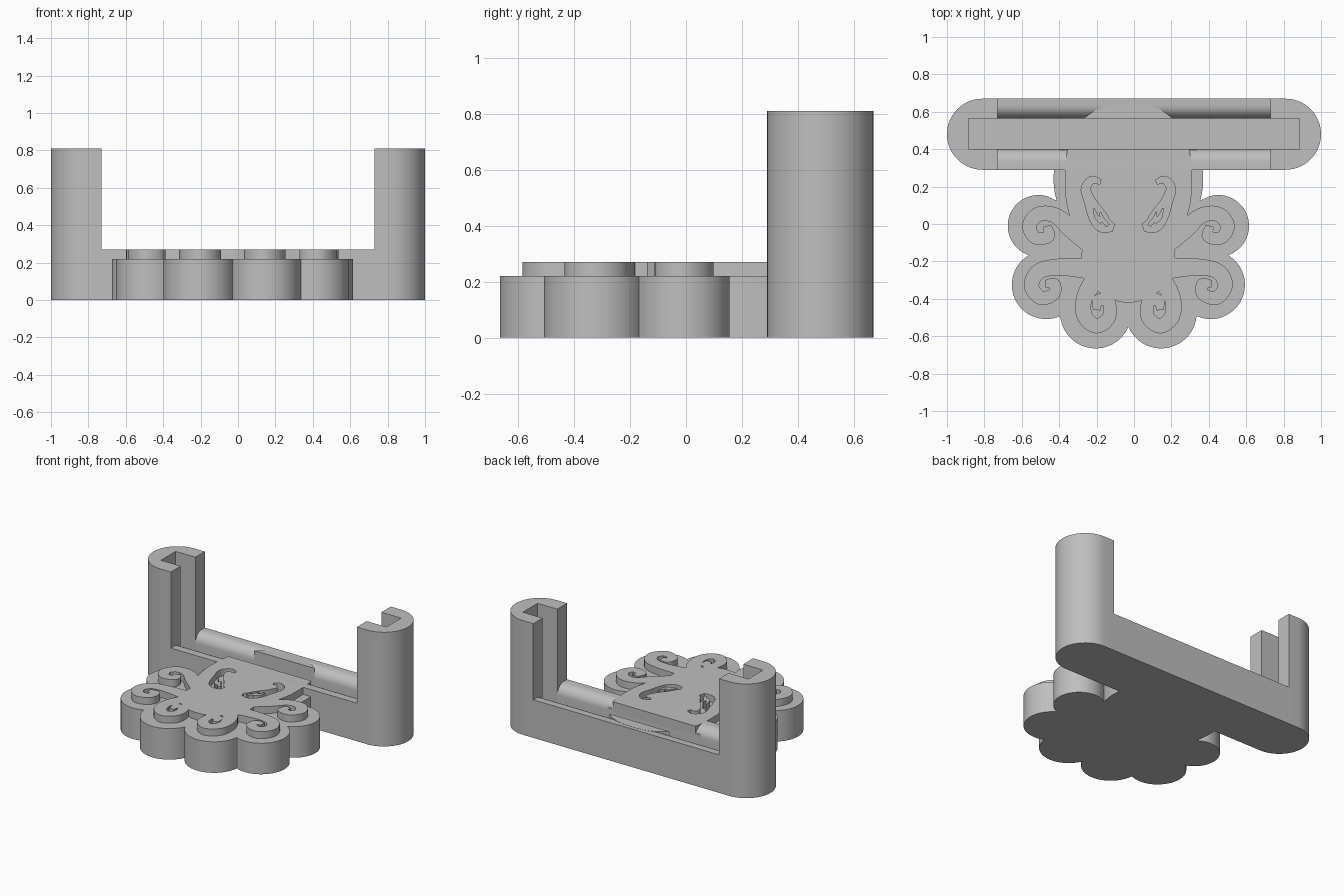
import bpy, bmesh, math
from mathutils import Vector

cube = bpy.data.objects.get("Cube")
if cube:
    bpy.data.objects.remove(cube, do_unlink=True)

grey = bpy.data.materials.new("plain grey")
grey.use_nodes = True
grey.diffuse_color = (0.52, 0.52, 0.52, 1)
grey.node_tree.nodes["Principled BSDF"].inputs["Base Color"].default_value = (0.52, 0.52, 0.52, 1)

MID = -0.03                      # symmetry line of the creature
SLOT_F, SLOT_B, FLOOR = 0.40, 0.565, 0.10
LOW, TOP = 0.22, 0.27            # base plate and raised relief heights


def solid(name, verts, faces, offset):
    """Extrude a sheet of faces by an offset into a closed solid."""
    bm = bmesh.new()
    vs = [bm.verts.new(v) for v in verts]
    sheet = [bm.faces.new([vs[i] for i in f]) for f in faces]
    ext = bmesh.ops.extrude_face_region(bm, geom=sheet, use_keep_orig=True)["geom"]
    bmesh.ops.translate(bm, vec=offset, verts=[g for g in ext if isinstance(g, bmesh.types.BMVert)])
    bmesh.ops.recalc_face_normals(bm, faces=bm.faces)
    mesh = bpy.data.meshes.new(name)
    bm.to_mesh(mesh)
    bm.free()
    mesh.materials.append(grey)
    ob = bpy.data.objects.new(name, mesh)
    bpy.context.collection.objects.link(ob)
    return ob


def prism(name, outline, z0, z1):
    return solid(name, [(x, y, z0) for x, y in outline], [range(len(outline))], (0, 0, z1 - z0))


def arc(cx, cy, r, a0, a1, n=16):
    angles = [math.radians(a0 + (a1 - a0) * i / n) for i in range(n + 1)]
    return [(cx + r * math.cos(a), cy + r * math.sin(a)) for a in angles]


def smooth_path(pts, steps=7):
    """Catmull-Rom through points holding x, y and half width."""
    p = [Vector(q) for q in pts]
    p = [2 * p[0] - p[1]] + p + [2 * p[-1] - p[-2]]
    out = []
    for a, b, c, d in zip(p, p[1:], p[2:], p[3:]):
        for i in range(steps):
            t = i / steps
            out.append(0.5 * (2 * b + (c - a) * t + (2 * a - 5 * b + 4 * c - d) * t * t
                              + (3 * b - a - 3 * c + d) * t ** 3))
    return out + [p[-2]]


def ribbon(name, pts, side, z0, z1):
    """Flat band of varying width; side -1 mirrors it about the middle."""
    path = smooth_path(pts)
    verts = []
    for i, q in enumerate(path):
        d = path[min(i + 1, len(path) - 1)] - path[max(i - 1, 0)]
        n = Vector((-d.y, d.x)).normalized() * max(q.z, 0.004)
        for s in (1, -1):
            x = q.x + s * n.x
            verts.append((x if side > 0 else 2 * MID - x, q.y + s * n.y, z0))
    faces = [(2 * i, 2 * i + 1, 2 * i + 3, 2 * i + 2) for i in range(len(path) - 1)]
    return solid(name, verts, faces, (0, 0, z1 - z0))


# Holder: slotted bottom rail with rounded inner lips
r = 0.07
rail = [(0.29, 0), (0.67, 0), (0.67, TOP)]
rail += arc(SLOT_B + r, TOP - r, r, 90, 180, 8) + [(SLOT_B, FLOOR), (SLOT_F, FLOOR)]
rail += arc(SLOT_F - r, TOP - r, r, 0, 90, 8) + [(0.29, TOP)]
solid("bottom_rail", [(-0.73, y, z) for y, z in rail], [range(len(rail))], (1.46, 0, 0))

# Holder: C-shaped end posts with the slot floor inside
for side, label in ((1, "left"), (-1, "right")):
    post = arc(0.81, 0.48, 0.19, -90, 90, 28)
    post += [(0.73, 0.67), (0.73, SLOT_B), (0.885, SLOT_B), (0.885, SLOT_F), (0.73, SLOT_F), (0.73, 0.29)]
    prism(label + "_post", [(side * x, y) for x, y in post], 0, 0.81)
    floor = [(0.73, SLOT_F), (0.89, SLOT_F), (0.89, SLOT_B), (0.73, SLOT_B)]
    prism(label + "_slot_floor", [(side * x, y) for x, y in floor], 0, FLOOR)

# Scalloped base plate: outer envelope of overlapping circles
circles = [(-0.51, -0.01, 0.165), (-0.47, -0.325, 0.183), (-0.205, -0.475, 0.19)]
circles += [(2 * MID - x, y, rad) for x, y, rad in circles]
circles += [(MID, 0.24, 0.40), (MID, -0.15, 0.40)]
hub = Vector((MID, -0.12))
base = []
for i in range(420):
    a = 2 * math.pi * i / 420
    u = Vector((math.cos(a), math.sin(a)))
    reach = 0
    for cx, cy, rad in circles:
        c = Vector((cx, cy)) - hub
        along = c.dot(u)
        disc = rad * rad - c.length_squared + along * along
        if disc > 0:
            reach = max(reach, along + math.sqrt(disc))
    p = hub + u * reach
    if p.y > SLOT_F:
        p = hub + u * reach * (SLOT_F - hub.y) / (p.y - hub.y)
    base.append(p)
prism("scalloped_base", base, 0, LOW)

# Raised head, interrupted by the slot
head = []
for i in range(160):
    a = 2 * math.pi * i / 160
    c, s = math.cos(a), math.sin(a)
    head.append((MID + 0.34 * math.copysign(abs(c) ** 0.83, c),
                 0.24 + 0.405 * math.copysign(abs(s) ** 0.83, s)))


def cut_at(outline, y, keep):
    """Keep the part of an outline on one side of a line of constant y."""
    out = []
    for (x0, y0), (x1, y1) in zip(outline, outline[1:] + outline[:1]):
        if (y0 - y) * keep > 0:
            out.append((x0, y0))
        if (y0 - y) * (y1 - y) < 0:
            out.append((x0 + (x1 - x0) * (y - y0) / (y1 - y0), y))
    return out


front_head = prism("raised_head", cut_at(head, SLOT_F, -1), 0.2, TOP)
prism("head_top_behind_slot", cut_at(head, SLOT_B, 1), 0.12, TOP + 0.001)
body = prism("raised_body", [(x, y) for x, y in arc(MID, -0.17, 0.25, 0, 357, 119)], 0.2, TOP)

# Curled tentacles, three on each side: x, y, half width
tentacles = {
    "upper": [(-0.18, -0.14, 0.06), (-0.33, -0.03, 0.05), (-0.42, 0.045, 0.042), (-0.51, 0.052, 0.04),
              (-0.56, -0.01, 0.038), (-0.525, -0.075, 0.034), (-0.455, -0.065, 0.032), (-0.465, -0.01, 0.022)],
    "middle": [(-0.2, -0.24, 0.06), (-0.4, -0.23, 0.045), (-0.51, -0.255, 0.042), (-0.548, -0.33, 0.04),
               (-0.5, -0.395, 0.037), (-0.43, -0.375, 0.034), (-0.425, -0.32, 0.03), (-0.475, -0.32, 0.02)],
    "lower": [(-0.17, -0.25, 0.06), (-0.26, -0.38, 0.045), (-0.265, -0.49, 0.042), (-0.2, -0.545, 0.04),
              (-0.135, -0.5, 0.037), (-0.135, -0.42, 0.034), (-0.19, -0.405, 0.03), (-0.2, -0.46, 0.02)],
}
# Recessed eyes with a hooked brow, and lashes inside
eye = [(-0.18, 0.225, 0.012), (-0.225, 0.235, 0.02), (-0.258, 0.19, 0.024), (-0.235, 0.12, 0.03),
       (-0.2, 0.05, 0.045), (-0.165, 0.0, 0.045), (-0.11, -0.02, 0.02)]
lashes = [[(-0.17, 0.01, 0.014), (-0.2, 0.04, 0.012), (-0.215, 0.085, 0.004)],
          [(-0.14, -0.01, 0.012), (-0.17, 0.03, 0.01), (-0.18, 0.065, 0.004)]]
cutters = []
for side, label in ((-1, "left"), (1, "right")):
    for name, pts in tentacles.items():
        ribbon(f"{label}_{name}_tentacle", pts, side, 0.2, TOP)
    cutters.append(ribbon(label + "_eye_cutter", eye, side, LOW + 0.001, 0.35))
    for i, pts in enumerate(lashes):
        ribbon(f"{label}_eyelash_{i + 1}", pts, side, 0.21, TOP)

for ob in (front_head, body):
    for c in cutters:
        mod = ob.modifiers.new("eye", "BOOLEAN")
        mod.operation, mod.solver, mod.object = "DIFFERENCE", "EXACT", c
    bpy.context.view_layer.update()
    cut = bpy.data.meshes.new_from_object(ob.evaluated_get(bpy.context.evaluated_depsgraph_get()))
    ob.modifiers.clear()
    ob.data = cut
for c in cutters:
    bpy.data.objects.remove(c, do_unlink=True)

# Smooth curved walls, keep edges crisp
bpy.ops.object.select_all(action="DESELECT")
for ob in bpy.context.collection.objects:
    if ob.type == "MESH":
        ob.select_set(True)
        bpy.context.view_layer.objects.active = ob
bpy.ops.object.shade_smooth_by_angle(angle=math.radians(30))
